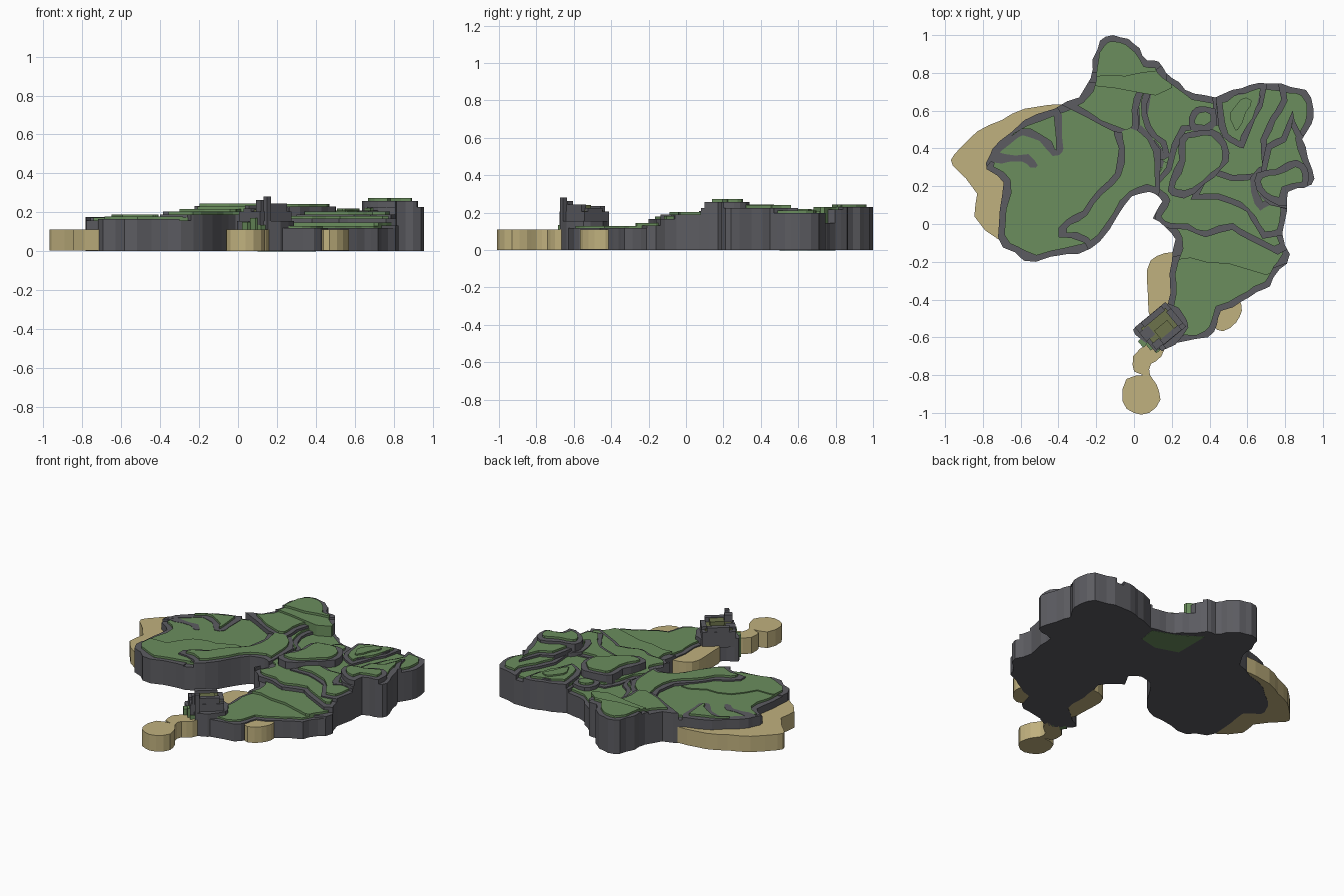
import bpy, bmesh, random
from mathutils import Vector

random.seed(4)


def material(name, rgb):
    m = bpy.data.materials.new(name)
    m.diffuse_color = (*rgb, 1)
    return m


ROCK = material("rock_grey", (0.107, 0.107, 0.12))
GRASS = material("grass_green", (0.145, 0.27, 0.11))
SAND = material("sand_tan", (0.53, 0.44, 0.21))
MOSS = material("moss_olive", (0.15, 0.17, 0.07))


def inset(pts, d):
    """Move a closed outline inwards by d."""
    p = [Vector(q) for q in pts]
    n = len(p)
    area = sum(p[i - 1].x * p[i].y - p[i].x * p[i - 1].y for i in range(n))
    if area < 0:
        p.reverse()
    out = []
    for i in range(n):
        a = (p[i] - p[i - 1]).normalized()
        b = (p[(i + 1) % n] - p[i]).normalized()
        na, nb = Vector((-a.y, a.x)), Vector((-b.y, b.x))
        out.append(p[i] + (na + nb) * d / max(1 + na.dot(nb), 0.6))
    return out


def rough(pts, jitter):
    """Split every edge on a soft curve and jitter the new points."""
    n, out = len(pts), []
    for i in range(n):
        a, b, c, d = (Vector(pts[(i + k) % n]) for k in (-1, 0, 1, 2))
        out.append(b)
        mid = (b + c) * 0.5625 - (a + d) * 0.0625
        j = min(jitter, (c - b).length * 0.1)
        out.append(mid + Vector((random.uniform(-j, j), random.uniform(-j, j))))
    return out


def prism(name, pts, z0, z1, mat):
    bm = bmesh.new()
    face = bm.faces.new([bm.verts.new((q[0], q[1], z0)) for q in pts])
    top = bmesh.ops.extrude_face_region(bm, geom=[face])["geom"]
    for v in top:
        if isinstance(v, bmesh.types.BMVert):
            v.co.z = z1
    bmesh.ops.recalc_face_normals(bm, faces=bm.faces)
    me = bpy.data.meshes.new(name)
    bm.to_mesh(me)
    bm.free()
    me.materials.append(mat)
    ob = bpy.data.objects.new(name, me)
    bpy.context.collection.objects.link(ob)
    return ob


def clip(ob, cutter):
    m = ob.modifiers.new("clip", "BOOLEAN")
    m.operation, m.object, m.solver = "INTERSECT", cutter, "EXACT"
    bpy.context.view_layer.objects.active = ob
    bpy.ops.object.modifier_apply(modifier=m.name)


# Coastline of the main land
coast = [(-.11, 1), (-.03, .98), (.03, .93), (.07, .865), (.13, .86), (.17, .80),
         (.24, .75), (.32, .69), (.43, .67), (.52, .71), (.61, .735), (.71, .745),
         (.83, .725), (.91, .71), (.95, .61), (.94, .53), (.89, .45), (.92, .35),
         (.955, .24), (.90, .19), (.815, .17), (.81, .07), (.785, -.05), (.825, -.16),
         (.77, -.24), (.72, -.33), (.65, -.36), (.57, -.41), (.46, -.46), (.44, -.53),
         (.39, -.60), (.27, -.62), (.16, -.63), (.13, -.50), (.18, -.42), (.19, -.31),
         (.20, -.20), (.22, -.08), (.17, -.02), (.10, .03), (.15, .12), (.11, .16), (.03, .16),
         (-.05, .10), (-.13, -.03), (-.23, -.13), (-.36, -.16), (-.52, -.20),
         (-.63, -.15), (-.72, -.07), (-.71, .08), (-.69, .22), (-.78, .29),
         (-.76, .37), (-.71, .44), (-.58, .55), (-.42, .61), (-.29, .67),
         (-.23, .77), (-.22, .87), (-.18, .97)]
edge = rough(coast, .012)
green_edge = rough(inset(coast, .032), .012)
prism("land_base", edge, 0, .118, ROCK)
prism("land_base_grass", green_edge, .09, .13, GRASS)
rock_cut = prism("rock_cutter", edge, -.1, 1, ROCK)
grass_cut = prism("grass_cutter", green_edge, -.1, 1, GRASS)


def terrace(name, h, pts, cliff=True):
    """Rock block with a grass cap, trimmed to the coast; cliff=False hides the rim."""
    rock = prism(name + "_rock", rough(inset(pts, 0 if cliff else .02), .01), .06, h - .014, ROCK)
    clip(rock, rock_cut)
    cap = prism(name + "_grass", rough(inset(pts, .03 if cliff else 0), .01), .1, h, GRASS)
    clip(cap, grass_cut)


# Western land
terrace("west_land", .172, [(-1, -.4), (-.1, -.4), (.08, .0), (.14, .3), (.06, .5),
                            (.05, 1.2), (-1, 1.2)])
terrace("west_slope", .179, [(-.75, .0), (-.56, .03), (-.46, .17), (-.30, .2), (-.14, .25),
                             (-.3, -.02), (-.3, -.3), (-.8, -.3)], False)
terrace("west_crescent", .189, [(-.85, .25), (-.74, .35), (-.66, .42), (-.59, .47), (-.50, .44),
                                (-.43, .36), (-.38, .38), (-.38, .45), (-.45, .7), (-.9, .7)])
terrace("west_spur", .188, [(-.76, .40), (-.68, .37), (-.56, .37), (-.51, .31), (-.55, .30),
                            (-.59, .33), (-.70, .32), (-.77, .33)])
terrace("middle_strip", .203, [(-.40, -.07), (-.36, .02), (-.27, .07), (-.19, .18), (-.10, .27),
                               (-.08, .40), (-.10, .52), (.04, .52), (.12, .42), (.14, .34),
                               (.11, .0), (-.1, -.3), (-.26, -.1)])
terrace("middle_north", .217, [(-.42, .70), (-.36, .62), (-.26, .57), (-.11, .49), (.02, .48),
                               (.02, .6), (.05, .7), (.09, .78), (.1, 1.2), (-.4, 1.2)])
terrace("north_step", .230, [(-.4, .76), (-.2, .73), (.0, .70), (.2, .72), (.1, 1.2), (-.4, 1.2)], False)
terrace("north_tip", .245, [(-.4, .80), (-.16, .785), (.04, .80), (.2, .85), (.1, 1.2), (-.4, 1.2)], False)

# North-eastern valley with its bank
terrace("north_bank", .188, [(.02, .95), (.19, .9), (.12, .76), (.07, .64), (.09, .52),
                             (.17, .44), (.19, .36), (.14, .34), (.10, .42), (.0, .5)])
terrace("north_valley", .158, [(.06, .95), (.02, .5), (.14, .3), (.3, .3), (.46, .5), (.46, .9)])
prism("valley_underside", [(.1, .80), (.24, .71), (.40, .65), (.38, .53), (.25, .50), (.10, .55)],
      -.001, .05, GRASS)

# Eastern land, stepping up from the southern leg
terrace("south_step", .146, [(.1, -.18), (.3, -.18), (.5, -.21), (.9, -.20), (1.1, .9), (.4, .9),
                             (.15, .3), (.05, .1)], False)
terrace("east_land", .181, [(.05, -.02), (.28, -.03), (.38, -.07), (.52, -.03), (.62, -.09), (.9, -.09),
                            (1.1, .9), (.45, .9), (.42, .55), (.25, .52), (.17, .3), (.0, .1)])
terrace("east_shelf", .203, [(.30, .13), (.44, .13), (.55, .09), (.62, .02), (.67, -.06), (.73, -.07),
                             (1, .02), (1, .3), (.66, .27), (.52, .26), (.40, .3)])
terrace("east_bluff", .222, [(.67, .07), (.72, .10), (.95, .08), (1.1, .4), (.66, .3), (.62, .17)])
terrace("round_mesa", .243, [(.24, .45), (.31, .49), (.42, .50), (.49, .43), (.50, .33), (.43, .25),
                             (.32, .16), (.2, .15), (.19, .23), (.24, .34)])
terrace("valley_knoll", .196, [(.29, .56), (.33, .62), (.43, .61), (.44, .53), (.38, .49), (.30, .5)])
terrace("northeast_ridge", .209, [(.47, .46), (.53, .42), (.58, .40), (.62, .5), (.68, .62), (.70, .9),
                                  (.45, .9), (.44, .6)])
terrace("northeast_inner", .219, [(.50, .50), (.56, .45), (.62, .58), (.67, .68), (.55, .69), (.48, .6)])
terrace("northeast_block", .212, [(.68, .30), (.67, .45), (.72, .56), (.78, .66), (.78, .9),
                                  (1.1, .9), (1.1, .2), (.74, .24)])
terrace("southeast_lobe_step", .240, [(.66, .20), (.70, .42), (.78, .46), (.84, .60), (.89, .47), (1.1, .45),
                                      (1.1, .08), (.72, .10)])
terrace("southeast_lobe", .272, [(.65, .18), (.65, .27), (.75, .29), (.86, .34), (.92, .29), (.92, .2),
                                 (.83, .10), (.72, .12)])

for cutter in (rock_cut, grass_cut):
    bpy.data.objects.remove(cutter)

# Beaches
beaches = {
    "west_beach": [(-.36, .635), (-.58, .61), (-.70, .55), (-.83, .49), (-.95, .37), (-.96, .31),
                   (-.83, .16), (-.845, .04), (-.72, -.08), (-.66, -.05), (-.66, .35), (-.5, .5)],
    "neck_beach": [(.20, -.15), (.12, -.17), (.07, -.24), (.075, -.40), (.09, -.5), (.24, -.45), (.25, -.18)],
    "tail_beach": [(.08, -.63), (-.005, -.70), (.00, -.78), (.05, -.80), (-.04, -.82), (-.06, -.94), (.0, -1),
                   (.08, -1), (.14, -.93), (.12, -.85), (.085, -.80), (.09, -.74), (.145, -.70), (.16, -.62)],
    "southeast_beach": [(.53, -.40), (.57, -.43), (.56, -.49), (.51, -.55), (.44, -.56), (.41, -.48)],
}
for name, pts in beaches.items():
    prism(name, rough(pts, .004), 0.002 if "tail" not in name else 0, .11, SAND)


# Stone tower on the southern leg: stacked tilted blocks
def block(name, x, y, hx, hy, z0, z1, mat):
    u, v = Vector((.77, .64)), Vector((-.64, .77))
    c = Vector((x, y))
    prism(name, [c + u * hx * a + v * hy * b for a, b in ((-1, -1), (1, -1), (1, 1), (-1, 1))], z0, z1, mat)


prism("tower_base", rough([(-.005, -.56), (.06, -.52), (.18, -.42), (.28, -.51), (.26, -.59),
                           (.15, -.67), (.05, -.62)], .01), 0, .155, ROCK)
block("tower_body", .14, -.545, .105, .085, .1, .205, ROCK)
block("tower_floor", .14, -.545, .085, .06, .1, .214, MOSS)
block("tower_wall_north", .10, -.49, .07, .016, .1, .235, ROCK)
block("tower_wall_south", .185, -.595, .075, .016, .1, .245, ROCK)
block("tower_wall_east", .215, -.495, .016, .05, .1, .225, ROCK)
block("tower_stair", .07, -.58, .03, .03, .1, .22, ROCK)
block("tower_upper_floor", .16, -.56, .045, .03, .1, .24, MOSS)
block("tower_spire_base", .125, -.635, .025, .02, 0, .262, ROCK)
block("tower_spire", .15, -.655, .014, .014, 0, .28, ROCK)
for i, (x, y, z) in enumerate([(.05, -.625, .15), (.09, -.64, .17), (.12, -.655, .135)]):
    block(f"tower_ledge_{i}", x, y, .02, .022, 0, z, GRASS)
